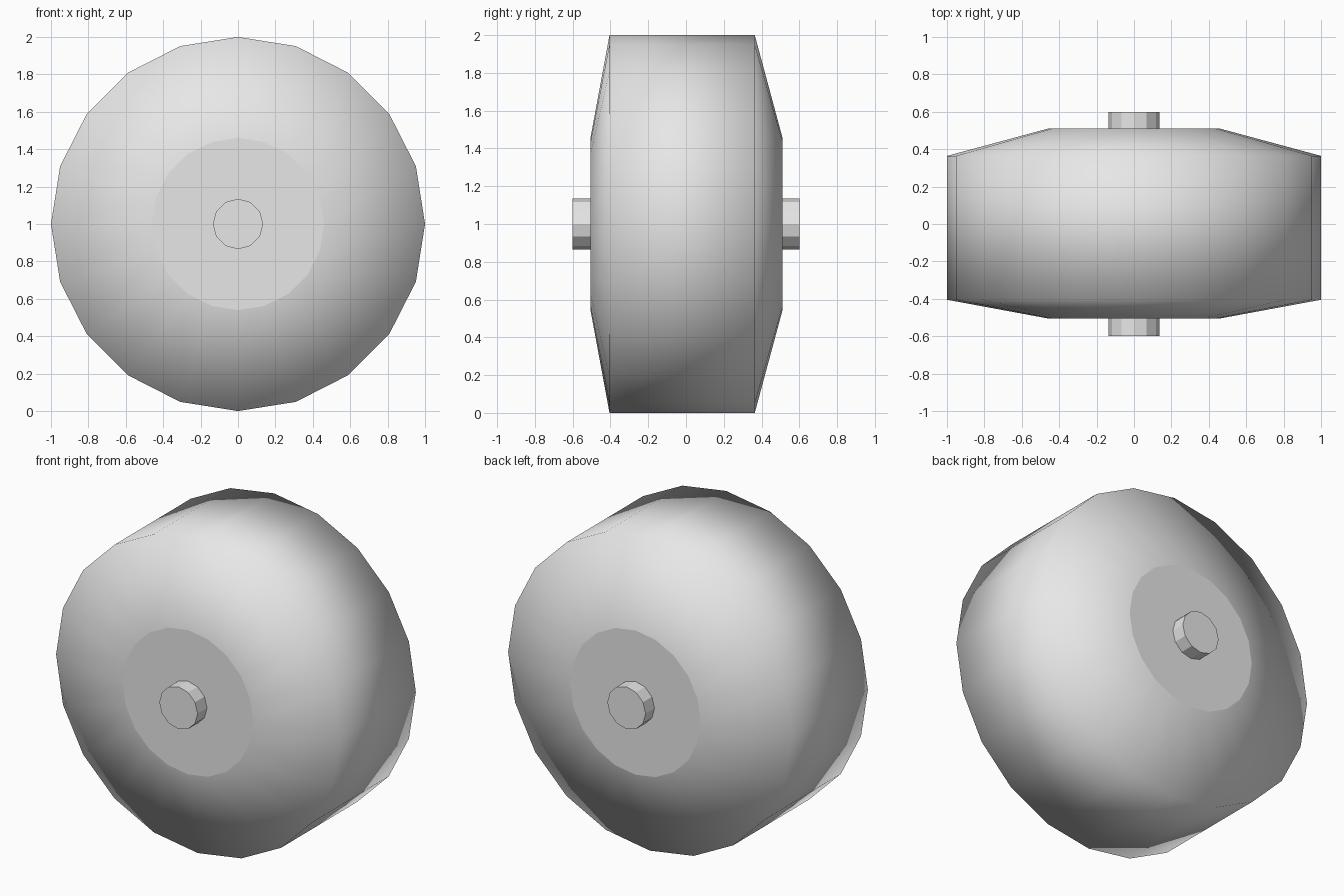
import bpy, bmesh
from math import sin, cos, tau

cube = bpy.data.objects.get("Cube")
if cube:
    bpy.data.objects.remove(cube, do_unlink=True)

GREY = (0.8, 0.8, 0.8, 1.0)
grey = bpy.data.materials.new("plain grey")
grey.use_nodes = True
grey.diffuse_color = GREY
grey.node_tree.nodes["Principled BSDF"].inputs["Base Color"].default_value = GREY


def lathe(name, profile, sides, smooth):
    """Turn (radius, y) points about the wheel axis and close both ends with flat caps."""
    bm = bmesh.new()
    rings = []
    for radius, y in profile:
        rings.append([bm.verts.new((radius * cos(tau * i / sides), y,
                                    radius * sin(tau * i / sides)))
                      for i in range(sides)])
    for a, b in zip(rings, rings[1:]):
        for i in range(sides):
            j = (i + 1) % sides
            bm.faces.new((a[i], a[j], b[j], b[i])).smooth = smooth
    bm.faces.new(rings[0])
    bm.faces.new(rings[-1])
    bmesh.ops.recalc_face_normals(bm, faces=bm.faces)
    mesh = bpy.data.meshes.new(name)
    bm.to_mesh(mesh)
    bm.free()
    mesh.materials.append(grey)
    obj = bpy.data.objects.new(name, mesh)
    obj.location.z = 1
    bpy.context.collection.objects.link(obj)
    return obj


# Wheel: wide tread with a shallow slope on the front and a steeper one on the back
lathe("wheel", [(0.46, -0.505), (1, -0.405), (1, 0.364), (0.46, 0.51)], 20, True)

# Axle through the centre, faceted
lathe("axle", [(0.135, -0.6), (0.135, 0.6)], 12, False)
